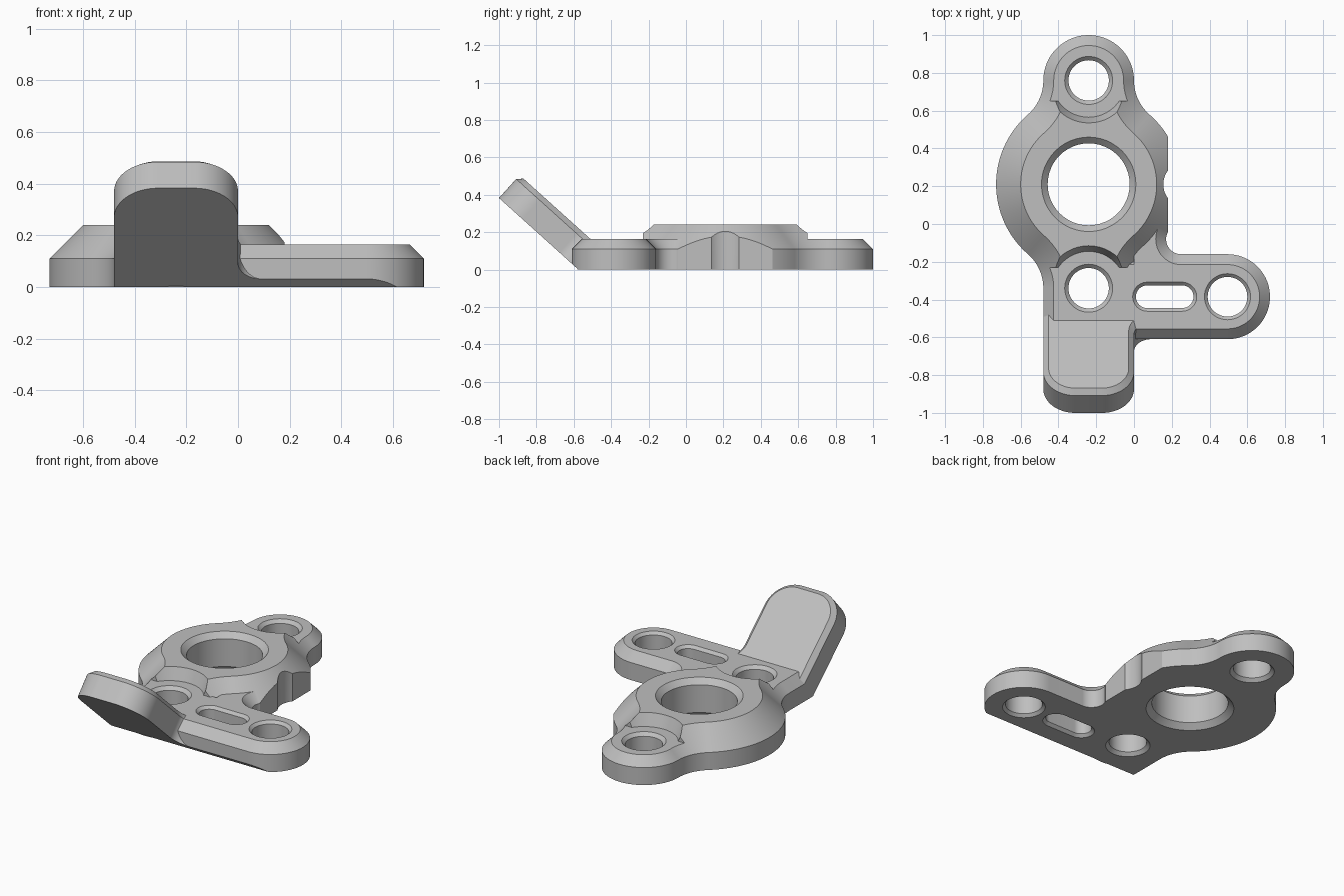
import bpy, bmesh
from math import cos, sin, radians, atan2, degrees
from mathutils import Vector, Matrix

if "Cube" in bpy.data.objects:
    bpy.data.objects.remove(bpy.data.objects["Cube"])

metal = bpy.data.materials.new("plain grey metal")
metal.use_nodes = True
GREY = (0.52, 0.52, 0.52, 1)
metal.diffuse_color = GREY
metal.node_tree.nodes["Principled BSDF"].inputs["Base Color"].default_value = GREY

# Main dimensions
CX, CY = -0.24, 0.21            # centre of the main ring
RING, LOBE, REACH = 0.49, 0.24, 0.55
SIDE, TOP, BOSS = 0.11, 0.165, 0.24
ARM_Y, ARM_X, ARM_R = -0.385, 0.495, 0.225
HINGE, BEND, TAB_LEN = -0.575, radians(42), 0.572


def arc(x, y, r, a0, a1, n=24):
    angles = [radians(a0 + (a1 - a0) * i / n) for i in range(n + 1)]
    return [(x + r * cos(a), y + r * sin(a)) for a in angles]


def loft(name, layers, matrix=Matrix()):
    """Solid through stacked outlines, given as (outline, height)."""
    bm = bmesh.new()
    rings = [[bm.verts.new((x, y, z)) for x, y in pts] for pts, z in layers]
    n = len(rings[0])
    for a, b in zip(rings, rings[1:]):
        for i in range(n):
            j = (i + 1) % n
            bm.faces.new((a[i], a[j], b[j], b[i]))
    bm.faces.new(rings[0][::-1])
    bm.faces.new(rings[-1])
    bmesh.ops.remove_doubles(bm, verts=bm.verts, dist=1e-5)
    bm.transform(matrix)
    bmesh.ops.recalc_face_normals(bm, faces=bm.faces)
    mesh = bpy.data.meshes.new(name)
    bm.to_mesh(mesh)
    bm.free()
    mesh.materials.append(metal)
    ob = bpy.data.objects.new(name, mesh)
    bpy.context.collection.objects.link(ob)
    return ob


def combine(target, other, operation):
    mod = target.modifiers.new(operation, 'BOOLEAN')
    mod.operation, mod.solver, mod.object = operation, 'EXACT', other
    bpy.context.view_layer.objects.active = target
    bpy.ops.object.modifier_apply(modifier=mod.name)
    bpy.data.objects.remove(other)


def block(x0, x1, y0, y1, z0, z1):
    pts = [(x0, y0), (x1, y0), (x1, y1), (x0, y1)]
    return loft("block_cutter", [(pts, z0), (pts, z1)])


def stadium(x0, x1, y, r):
    return arc(x1, y, r, -90, 90) + arc(x0, y, r, 90, 270)


def chamfered(name, outline, chamfer, height, matrix=Matrix()):
    side = height - chamfer
    return loft(name, [(outline(0), 0), (outline(0), side), (outline(chamfer), height)], matrix)


def hole(x0, x1, y, r, height, c=0.02, matrix=Matrix()):
    """Through-hole cutter with both rims chamfered."""
    e = 0.01
    wide, narrow = stadium(x0, x1, y, r + c + e), stadium(x0, x1, y, r)
    return loft("hole_cutter", [(wide, -e), (narrow, c), (narrow, height - c),
                                (wide, height + e)], matrix)


# Ring with two lobes, blended by concave fillets; d insets the outline
def body_outline(d):
    fx = 2 * LOBE
    t = degrees(atan2(REACH, fx))
    q = (arc(0, 0, RING - d, 0, t) + arc(fx, REACH, LOBE + d, 180 + t, 180)
         + arc(0, REACH, LOBE - d, 0, 90))
    half = q + [(-x, y) for x, y in q[::-1]]
    return [(CX + x, CY + y) for x, y in half + [(x, -y) for x, y in half[::-1]]]


bracket = chamfered("bracket_body", body_outline, BOSS - SIDE, BOSS)

# Flattened right side with a shallow notch
combine(bracket, block(0.18, 0.5, -0.2, 0.6, -0.1, 0.4), 'DIFFERENCE')
notch = stadium(0.275, 0.275, CY, 0.12)
combine(bracket, loft("notch_cutter", [(notch, -0.1), (notch, 0.4)]), 'DIFFERENCE')

# Lobes lowered around their holes
for s in (1, -1):
    y = CY + s * REACH
    cone = [(stadium(CX, CX, y, r), z) for r, z in ((0.195, TOP), (0.249, 0.3))]
    combine(bracket, loft("pocket_cutter", cone), 'DIFFERENCE')
    y0, y1 = sorted((CY + s * 0.44, CY + s * 0.9))
    combine(bracket, block(-1, 0.5, y0, y1, TOP, 0.4), 'DIFFERENCE')


# Flat strip leading to the bend
def strip_outline(d):
    x0, x1 = CX - LOBE + d, CX + LOBE - d
    return [(x0, HINGE), (x1, HINGE), (x1, -0.3), (x0, -0.3)]


combine(bracket, chamfered("strip", strip_outline, TOP - SIDE, TOP), 'UNION')


# Side arm, its lower edge trimmed by the plane of the bend
def arm_outline(d):
    r = ARM_R - d
    return [(-0.1, ARM_Y - r)] + arc(ARM_X, ARM_Y, r, -90, 90, 48) + [(-0.1, ARM_Y + r)]


arm = chamfered("side_arm", arm_outline, TOP - SIDE, TOP)
# Maps outline (x, distance along tab) and height onto the bent plane
tab_frame = Matrix(((1, 0, 0, 0),
                    (0, -cos(BEND), sin(BEND), HINGE),
                    (0, sin(BEND), cos(BEND), 0),
                    (0, 0, 0, 1)))
under = [(-1, -0.4), (1, -0.4), (1, 1), (-1, 1)]
combine(arm, loft("under_cutter", [(under, -1), (under, 0)], tab_frame), 'DIFFERENCE')
combine(bracket, arm, 'UNION')


# Fillet web between ring and arm
def web_outline(d):
    end = 180 - degrees(atan2(0.29, 0.49))
    return arc(0.25, -0.08, 0.08 + d, 270, end + 0.0) + [(0, 0), (0, -0.3), (0.25, -0.3)]


combine(bracket, chamfered("fillet_web", web_outline, TOP - SIDE, TOP), 'UNION')


# Bent tab with rounded corners and a fillet into the arm
def tab_outline(d):
    x0, x1, r, f, foot = CX - LOBE, CX + LOBE, 0.17, 0.09, 0.047
    return ([(x0 + d, 0)] + arc(x0 + r, TAB_LEN - r, r - d, 180, 90)
            + arc(x1 - r, TAB_LEN - r, r - d, 90, 0)
            + arc(x1 + f, foot + f, f + d, 180, 270) + [(x1 + f, 0)])


combine(bracket, chamfered("bent_tab", tab_outline, 0.028, TOP, tab_frame), 'UNION')

# Holes and slot
combine(bracket, hole(CX, CX, CY, 0.217, BOSS, 0.033), 'DIFFERENCE')
for y in (CY + REACH, CY - REACH):
    combine(bracket, hole(CX, CX, y, 0.107, TOP), 'DIFFERENCE')
combine(bracket, hole(ARM_X, ARM_X, ARM_Y, 0.105, TOP, 0.017), 'DIFFERENCE')
combine(bracket, hole(0.07, 0.255, ARM_Y, 0.06, TOP, 0.017), 'DIFFERENCE')
combine(bracket, hole(CX, CX, 0.356, 0.105, TOP, 0.02, tab_frame), 'DIFFERENCE')

# Smooth curved walls, crisp edges
bpy.ops.object.select_all(action='DESELECT')
bracket.select_set(True)
bpy.context.view_layer.objects.active = bracket
bpy.ops.object.shade_smooth_by_angle(angle=radians(25))
